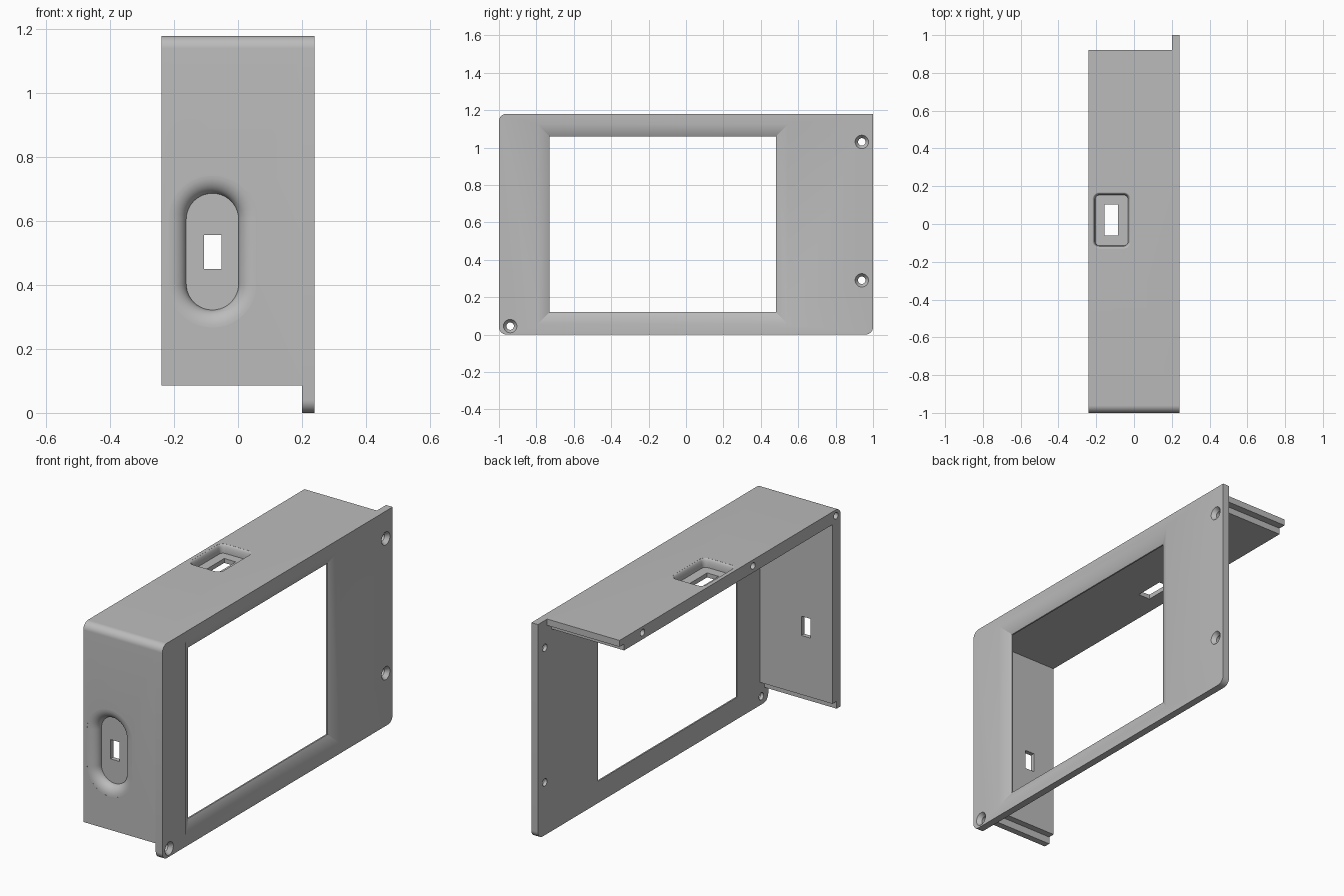
import bpy, bmesh, math

if "Cube" in bpy.data.objects:
    bpy.data.objects.remove(bpy.data.objects["Cube"])

grey = bpy.data.materials.new("plain grey")
grey.use_nodes = True
grey.diffuse_color = (0.5, 0.5, 0.5, 1)
grey.node_tree.nodes["Principled BSDF"].inputs["Base Color"].default_value = (0.5, 0.5, 0.5, 1)

PLACE = {"x": lambda u, v, d: (d, u, v),
         "y": lambda u, v, d: (u, d, v),
         "z": lambda u, v, d: (u, v, d)}


def loft(name, rings, axis):
    """Closed solid through (outline, depth) rings with equal point counts."""
    bm = bmesh.new()
    loops = [[bm.verts.new(PLACE[axis](u, v, d)) for u, v in ring] for ring, d in rings]
    for a, b in zip(loops, loops[1:]):
        for i in range(len(a)):
            j = (i + 1) % len(a)
            bm.faces.new((a[i], a[j], b[j], b[i]))
    bm.faces.new(loops[0])
    bm.faces.new(loops[-1])
    bmesh.ops.recalc_face_normals(bm, faces=bm.faces)
    mesh = bpy.data.meshes.new(name)
    bm.to_mesh(mesh)
    bm.free()
    mesh.materials.append(grey)
    obj = bpy.data.objects.new(name, mesh)
    bpy.context.collection.objects.link(obj)
    return obj


def arc(cu, cv, r, start, steps=10):
    """Quarter circle, anticlockwise from the start angle."""
    angles = [math.radians(start + 90 * i / steps) for i in range(steps + 1)]
    return [(cu + r * math.cos(a), cv + r * math.sin(a)) for a in angles]


def rect(u0, u1, v0, v1, grow=0):
    u0, u1, v0, v1 = u0 - grow, u1 + grow, v0 - grow, v1 + grow
    return [(u0, v0), (u1, v0), (u1, v1), (u0, v1)]


def round_rect(u0, u1, v0, v1, r, grow=0):
    """Rounded rectangle, offset outward by grow."""
    R = r + grow
    return (arc(u1 - r, v1 - r, R, 0) + arc(u0 + r, v1 - r, R, 90)
            + arc(u0 + r, v0 + r, R, 180) + arc(u1 - r, v0 + r, R, 270))


def circle(cu, cv, r, n=24):
    return [(cu + r * math.cos(math.tau * i / n), cv + r * math.sin(math.tau * i / n))
            for i in range(n)]


def cut(target, cutter):
    mod = target.modifiers.new("cut", "BOOLEAN")
    mod.operation = "DIFFERENCE"
    mod.solver = "EXACT"
    mod.object = cutter
    bpy.context.view_layer.objects.active = target
    bpy.ops.object.modifier_apply(modifier=mod.name)
    bpy.data.objects.remove(cutter)


def flared_recess(target, box, r, flare, depth, surface, inward, axis):
    """Pocket whose rim rolls smoothly into the surrounding wall."""
    rings = []
    for i in range(11):
        a = math.pi / 2 * i / 10
        d = 0.0005 + depth * (1 - math.sin(a))
        rings.append((round_rect(*box, r, flare * (1 - math.cos(a))), surface + inward * d))
    rings.append((round_rect(*box, r, flare), surface - inward * 0.05))
    cut(target, loft("recess_cutter", rings, axis))


H = 1.18          # overall height
OUT, IN = 0.24, 0.20   # outer and inner face of the panel
R = 0.04          # corner radius

# Panel with three rounded corners
outline = (arc(-1 + R, H - R, R, 90) + arc(-1 + R, R, R, 180)
           + arc(1 - R, R, R, 270) + [(1, H)])
panel = loft("window_panel", [(outline, IN), (outline, OUT)], "x")

# Window with sloped surround
window = (-0.73, 0.48, 0.12, 1.06)
slope = 0.065
rings = [(rect(*window), IN - 0.05), (rect(*window), IN + 0.008),
         (rect(*window, slope), OUT), (rect(*window, slope), OUT + 0.05)]
cut(panel, loft("window_cutter", rings, "x"))

# Countersunk screw holes
for y, z in ((0.94, 1.03), (0.94, 0.29), (-0.94, 0.045)):
    rings = [(circle(y, z, 0.02), IN - 0.05), (circle(y, z, 0.02), OUT - 0.022),
             (circle(y, z, 0.036), OUT), (circle(y, z, 0.036), OUT + 0.05)]
    cut(panel, loft("screw_cutter", rings, "x"))

# Top and front walls as one profile, with stepped lap joints at both ends
T, LAP = 0.07, 0.04
END, LOW = 0.92, 0.085
profile = [(-1, LOW), (-1 + T / 2, LOW), (-1 + T / 2, LOW + LAP), (-1 + T, LOW + LAP),
           (-1 + T, H - T), (END - LAP, H - T), (END - LAP, H - T / 2),
           (END, H - T / 2), (END, H)] + arc(-1 + R, H - R, R, 90)
walls = loft("top_and_front_walls", [(profile, -OUT), (profile, IN)], "x")

# Front pocket and its slot
flared_recess(walls, (-0.162, 0.002, 0.322, 0.687), 0.0819, 0.055, 0.045, -1, 1, "y")
slot = rect(-0.107, -0.051, 0.45, 0.556)
cut(walls, loft("front_slot_cutter", [(slot, -1.1), (slot, -0.85)], "y"))

# Top pocket and its slot
flared_recess(walls, (-0.205, -0.032, -0.115, 0.153), 0.022, 0.014, 0.045, H, -1, "z")
slot = rect(-0.155, -0.085, -0.062, 0.102)
cut(walls, loft("top_slot_cutter", [(slot, H - 0.15), (slot, H + 0.1)], "z"))

# Blind screw holes in the open rim
for y in (0.72, -0.24, -0.96):
    hole = circle(y, H - 0.033, 0.018)
    cut(walls, loft("rim_hole_cutter", [(hole, -OUT - 0.05), (hole, -OUT + 0.1)], "x"))

# Smooth the curved parts, keep the edges sharp
bpy.ops.object.select_all(action="DESELECT")
for obj in (panel, walls):
    obj.select_set(True)
bpy.context.view_layer.objects.active = walls
bpy.ops.object.shade_smooth_by_angle(angle=math.radians(30))
